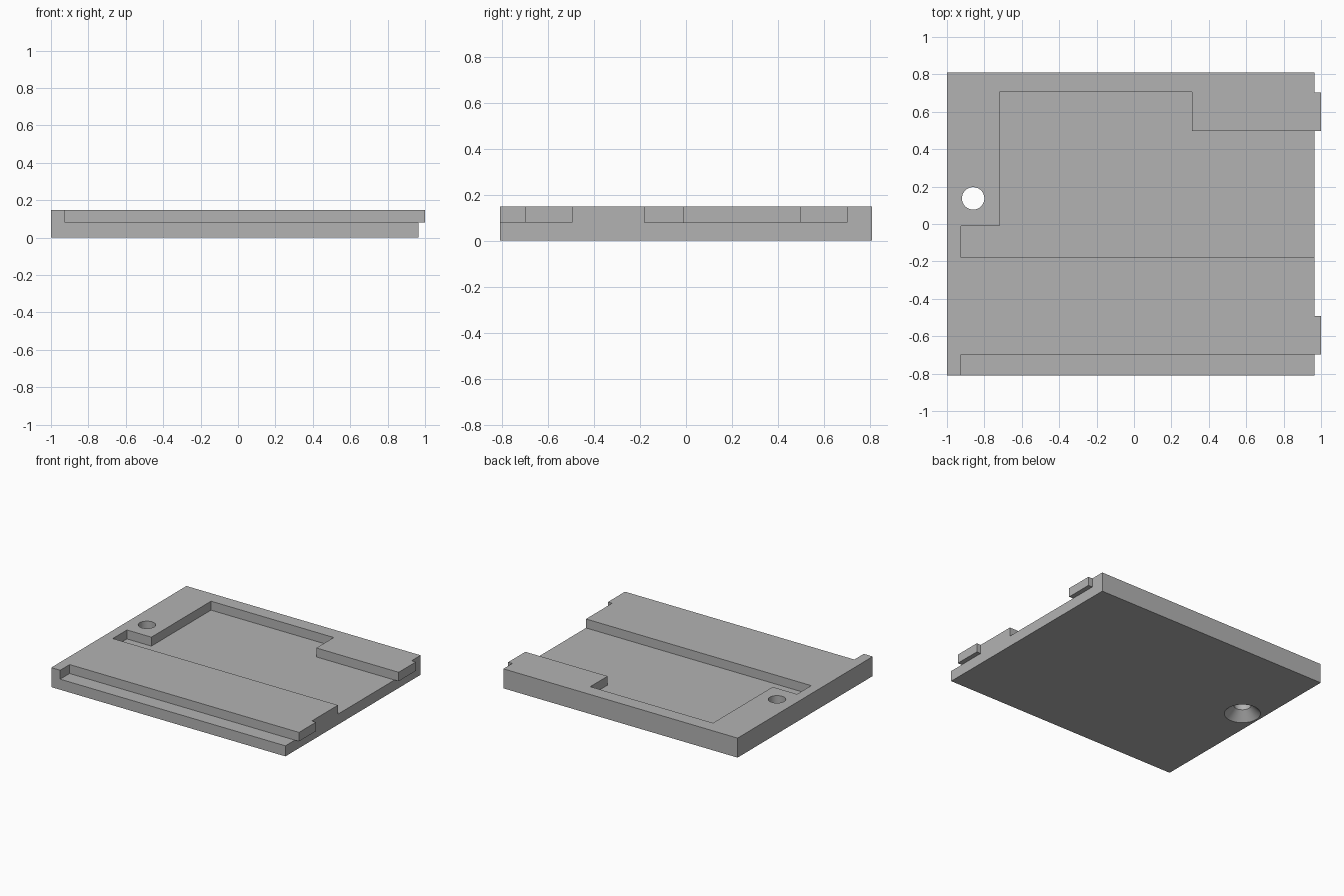
import bpy, bmesh
from mathutils import Vector

cube = bpy.data.objects.get("Cube")
if cube:
    bpy.data.objects.remove(cube, do_unlink=True)

LEFT, RIGHT, HALF_Y = -1.0, 0.965, 0.81
FLOOR, TOP = 0.08, 0.148

grey = bpy.data.materials.new("plain grey")
grey.use_nodes = True
colour = (0.45, 0.45, 0.45, 1)
grey.diffuse_color = colour
grey.node_tree.nodes["Principled BSDF"].inputs["Base Color"].default_value = colour


def finish(name, bm):
    bmesh.ops.recalc_face_normals(bm, faces=bm.faces)
    mesh = bpy.data.meshes.new(name)
    bm.to_mesh(mesh)
    bm.free()
    mesh.materials.append(grey)
    obj = bpy.data.objects.new(name, mesh)
    bpy.context.collection.objects.link(obj)
    return obj


def prism(name, outline, z0, z1):
    """Extrude a flat outline from z0 up to z1."""
    bm = bmesh.new()
    face = bm.faces.new([bm.verts.new((x, y, z0)) for x, y in outline])
    new = bmesh.ops.extrude_face_region(bm, geom=[face])["geom"]
    verts = [v for v in new if isinstance(v, bmesh.types.BMVert)]
    bmesh.ops.translate(bm, verts=verts, vec=Vector((0, 0, z1 - z0)))
    return finish(name, bm)


def rectangle(x0, x1, y0, y1):
    return [(x0, y0), (x1, y0), (x1, y1), (x0, y1)]


def turned(name, centre, profile, sides=48):
    """Closed round solid from (radius, height) rings."""
    bm = bmesh.new()
    rings = []
    for r, z in profile:
        ring = bmesh.ops.create_circle(bm, segments=sides, radius=r)["verts"]
        bmesh.ops.translate(bm, verts=ring, vec=Vector((*centre, z)))
        rings.append(ring)
    for a, b in zip(rings, rings[1:]):
        for i in range(sides):
            j = (i + 1) % sides
            bm.faces.new((a[i], a[j], b[j], b[i]))
    bm.faces.new(rings[0])
    bm.faces.new(rings[-1])
    return finish(name, bm)


# Main plate
plate = prism("plate", rectangle(LEFT, RIGHT, -HALF_Y, HALF_Y), 0, TOP)

# Stepped pocket open to the left side
over = RIGHT + 0.1
pocket = prism("pocket_cutter", [
    (-0.925, -0.18), (over, -0.18), (over, 0.497), (0.31, 0.497),
    (0.31, 0.705), (-0.72, 0.705), (-0.72, -0.01), (-0.925, -0.01),
], FLOOR, TOP + 0.1)

# Ledge along the front edge
ledge = prism("ledge_cutter", rectangle(-0.925, over, -HALF_Y - 0.1, -0.697),
              FLOOR, TOP + 0.1)

# Countersunk screw hole, widening toward the underside
hole = turned("screw_hole_cutter", (-0.86, 0.137),
              [(0.19, -0.065), (0.06, 0.065), (0.06, TOP + 0.1)])

for cutter in (pocket, ledge, hole):
    cut = plate.modifiers.new(cutter.name, "BOOLEAN")
    cut.operation = "DIFFERENCE"
    cut.solver = "EXACT"
    cut.object = cutter

# Apply the cuts and drop the cutters
bpy.context.view_layer.objects.active = plate
plate.select_set(True)
for modifier in list(plate.modifiers):
    bpy.ops.object.modifier_apply(modifier=modifier.name)
for cutter in (pocket, ledge, hole):
    bpy.data.objects.remove(cutter, do_unlink=True)
bpy.ops.object.shade_smooth_by_angle()

# Locking tabs on the left side
for name, y0, y1 in (("front_tab", -0.697, -0.493), ("back_tab", 0.497, 0.703)):
    prism(name, rectangle(RIGHT, 1.0, y0, y1), FLOOR, TOP)
